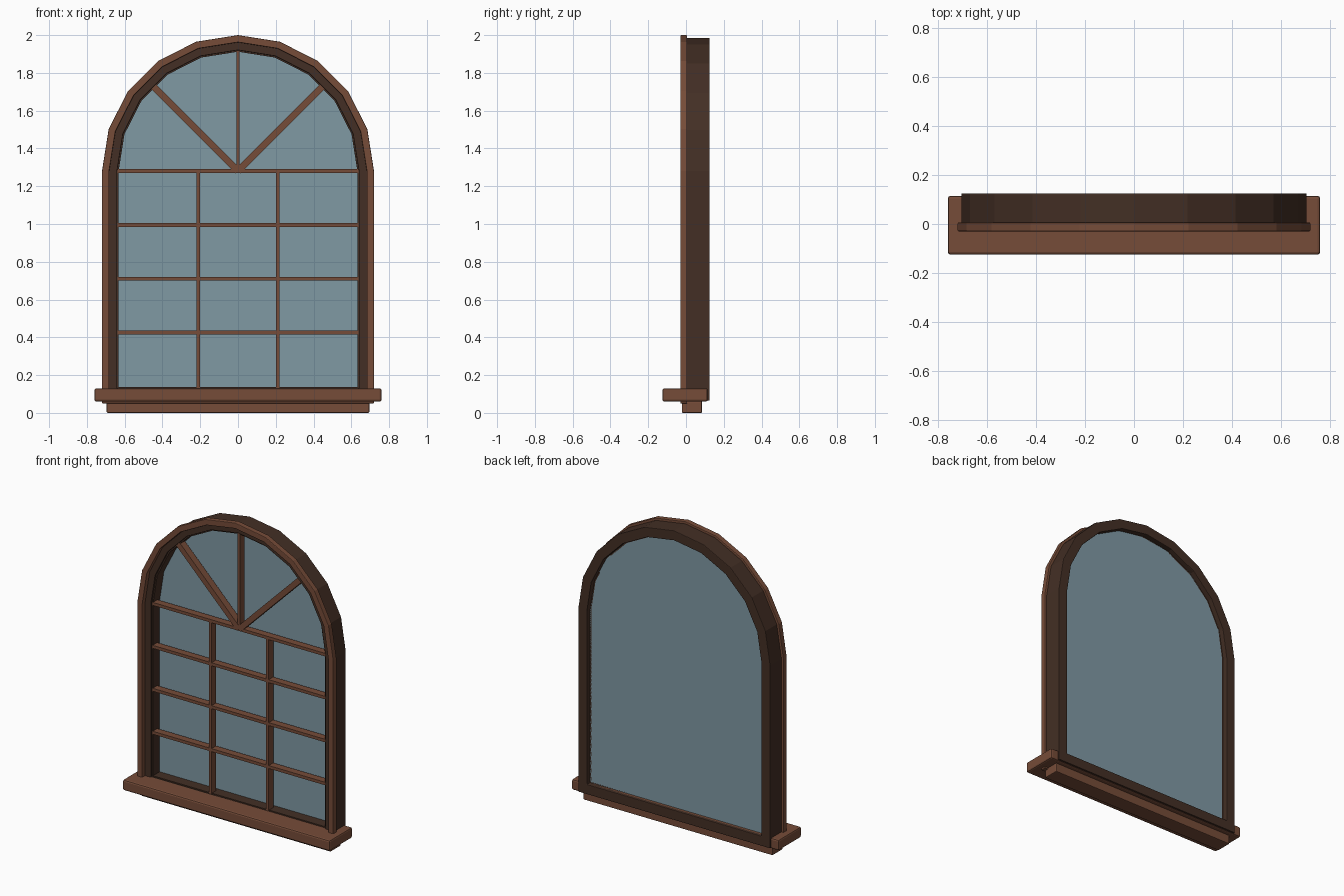
import bpy, bmesh, math
from mathutils import Matrix

if "Cube" in bpy.data.objects:
    bpy.data.objects.remove(bpy.data.objects["Cube"])

SPRING = 1.28  # height where the arch begins


def material(name, rgb):
    m = bpy.data.materials.new(name)
    m.diffuse_color = (*rgb, 1)
    m.use_nodes = True
    m.node_tree.nodes["Principled BSDF"].inputs["Base Color"].default_value = m.diffuse_color
    return m


WOOD = material("warm wood", (0.180, 0.072, 0.040))
DARK = material("dark wood", (0.056, 0.028, 0.018))
GLASS = material("blue grey glass", (0.216, 0.319, 0.372))


def finish(bm, name, mat, bevel=0.0):
    bmesh.ops.recalc_face_normals(bm, faces=bm.faces)
    mesh = bpy.data.meshes.new(name)
    bm.to_mesh(mesh)
    bm.free()
    mesh.materials.append(mat)
    obj = bpy.data.objects.new(name, mesh)
    bpy.context.collection.objects.link(obj)
    if bevel:
        mod = obj.modifiers.new("soft edges", 'BEVEL')
        mod.width = bevel
        mod.segments = 2
        mod.limit_method = 'ANGLE'
        mod.angle_limit = math.radians(40)
    return obj


def box(name, x, y, z, mat, bevel=0.0, spin=None):
    """Box from (min, max) ranges; spin turns it about the arch centre."""
    bm = bmesh.new()
    bmesh.ops.create_cube(bm, size=1)
    for v in bm.verts:
        v.co = [r[0] + (c + 0.5) * (r[1] - r[0]) for c, r in zip(v.co, (x, y, z))]
    if spin:
        bmesh.ops.rotate(bm, verts=bm.verts, cent=(0, 0, SPRING),
                         matrix=Matrix.Rotation(spin, 3, 'Y'))
    return finish(bm, name, mat, bevel)


def arch(r, bottom):
    """Window outline: square foot and a ten-sided half circle."""
    arc = [(r * math.cos(i * math.pi / 10), SPRING + r * math.sin(i * math.pi / 10))
           for i in range(11)]
    return [(-r, bottom), (r, bottom)] + arc


def ring(name, outer, inner, y0, y1, mat, bevel=0.0):
    bm = bmesh.new()
    loops = [[bm.verts.new((x, y, z)) for x, z in pts]
             for pts, y in ((outer, y0), (outer, y1), (inner, y1), (inner, y0))]
    n = len(outer)
    for a, b in zip(loops, loops[1:] + loops[:1]):
        for i in range(n):
            j = (i + 1) % n
            bm.faces.new((a[i], a[j], b[j], b[i]))
    return finish(bm, name, mat, bevel)


# Frame, front trim and glazing bead
ring("frame", arch(0.705, 0.065), arch(0.64, 0.13), 0.0, 0.125, DARK, 0.004)
ring("front_trim", arch(0.72, 0.05), arch(0.682, 0.088), -0.03, 0.006, WOOD, 0.004)
ring("glazing_bead", arch(0.645, 0.125), arch(0.632, 0.138), 0.012, 0.09, DARK)

# Glass pane
bm = bmesh.new()
pane = bm.faces.new([bm.verts.new((x, 0.082, z)) for x, z in arch(0.642, 0.128)])
ext = bmesh.ops.extrude_face_region(bm, geom=[pane], use_keep_orig=True)
for v in ext["geom"]:
    if isinstance(v, bmesh.types.BMVert):
        v.co.y += 0.008
finish(bm, "glass", GLASS)

# Glazing bars: rows, columns and the fan
BAR_Y = (0.008, 0.056)
for i in range(4):
    z = SPRING - i * 0.285
    box(f"cross_bar_{i + 1}", (-0.638, 0.638), BAR_Y, (z - 0.01, z + 0.01), WOOD)
for s in (-1, 1):
    side = "left" if s < 0 else "right"
    box(f"upright_bar_{side}", (s * 0.21 - 0.01, s * 0.21 + 0.01), BAR_Y,
        (0.132, SPRING), WOOD)
    box(f"fan_bar_{side}", (-0.018, 0.018), (0.007, 0.055), (SPRING, SPRING + 0.638),
        WOOD, spin=s * math.pi / 4)
box("fan_bar_middle", (-0.009, 0.009), (0.009, 0.057), (SPRING, SPRING + 0.638), WOOD)

# Sill and the apron under it
box("sill", (-0.76, 0.76), (-0.125, 0.115), (0.06, 0.13), WOOD, 0.01)
box("apron", (-0.695, 0.695), (-0.022, 0.085), (0.0, 0.062), WOOD, 0.006)
